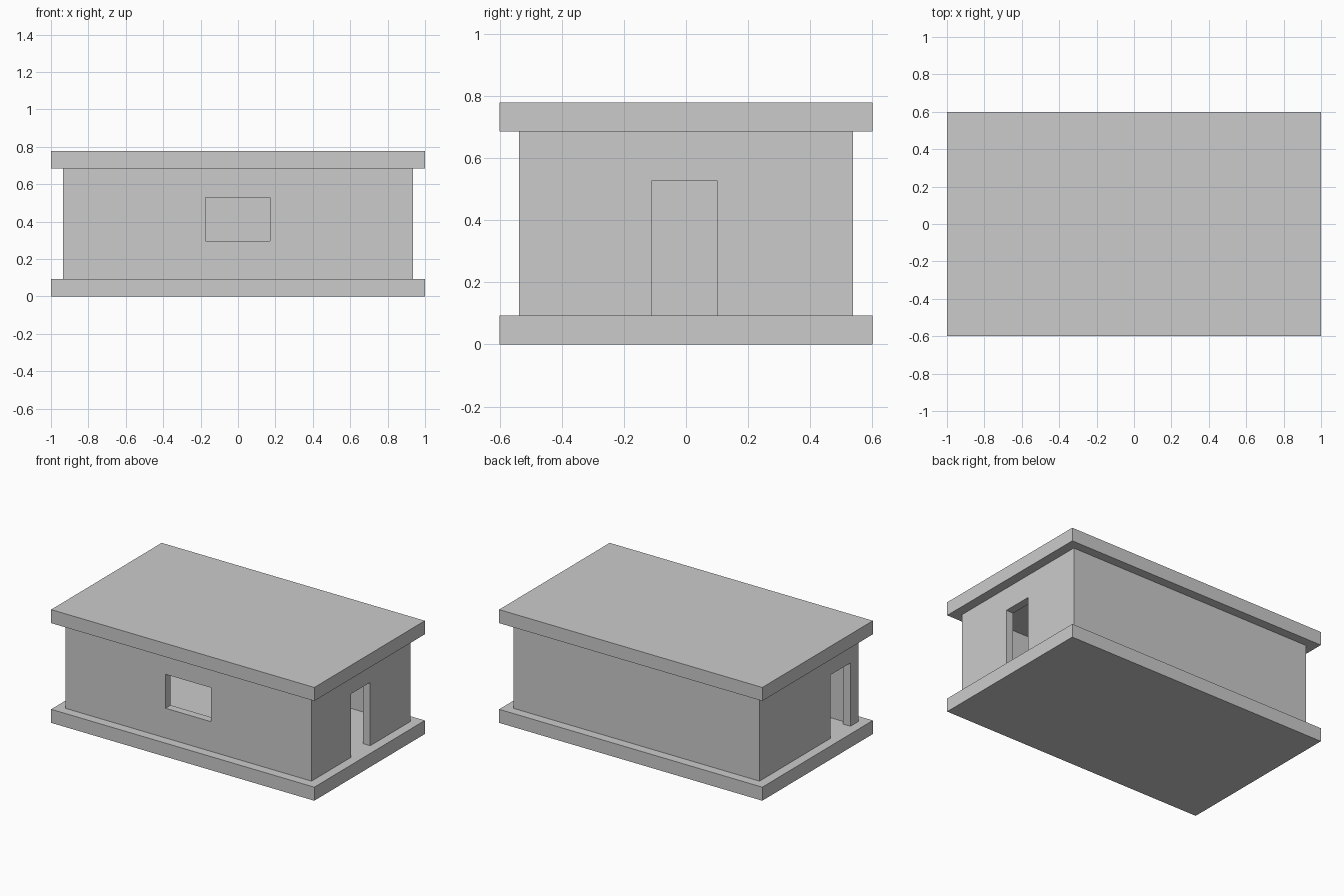
import bpy
from mathutils import Vector

if "Cube" in bpy.data.objects:
    bpy.data.objects.remove(bpy.data.objects["Cube"])


def box(name, low, high):
    """Axis-aligned box between two opposite corners."""
    low, high = Vector(low), Vector(high)
    bpy.ops.mesh.primitive_cube_add(size=1, location=(low + high) / 2)
    ob = bpy.context.object
    ob.name = name
    ob.scale = high - low
    bpy.ops.object.transform_apply(location=False, rotation=False, scale=True)
    return ob


def cut(target, name, low, high):
    """Subtract a box from the target with a boolean modifier."""
    cutter = box(name, low, high)
    cutter.hide_render = True
    cutter.hide_set(True)
    mod = target.modifiers.new(name, 'BOOLEAN')
    mod.operation = 'DIFFERENCE'
    mod.solver = 'EXACT'
    mod.object = cutter


FLOOR, CEILING, TOP = 0.093, 0.685, 0.778
WX, WY, T = 0.935, 0.537, 0.055      # wall half sizes and thickness
DOOR_TOP = 0.528

# Floor slab and flat roof slab
box("floor_slab", (-1, -0.6, 0), (1, 0.6, FLOOR))
box("roof_slab", (-1, -0.6, CEILING), (1, 0.6, TOP))

# Hollow walls
walls = box("walls", (-WX, -WY, FLOOR), (WX, WY, CEILING))
cut(walls, "room_cutter", (-WX + T, -WY + T, 0), (WX - T, WY - T, 1))

# Front window, centred right door, left door near the front corner
cut(walls, "window_cutter", (-0.175, -0.7, 0.297), (0.172, -0.4, 0.53))
cut(walls, "right_door_cutter", (0.8, -0.11, 0.02), (1.1, 0.10, DOOR_TOP))
cut(walls, "left_door_cutter", (-1.1, -0.45, 0.02), (-0.8, -0.235, DOOR_TOP))
